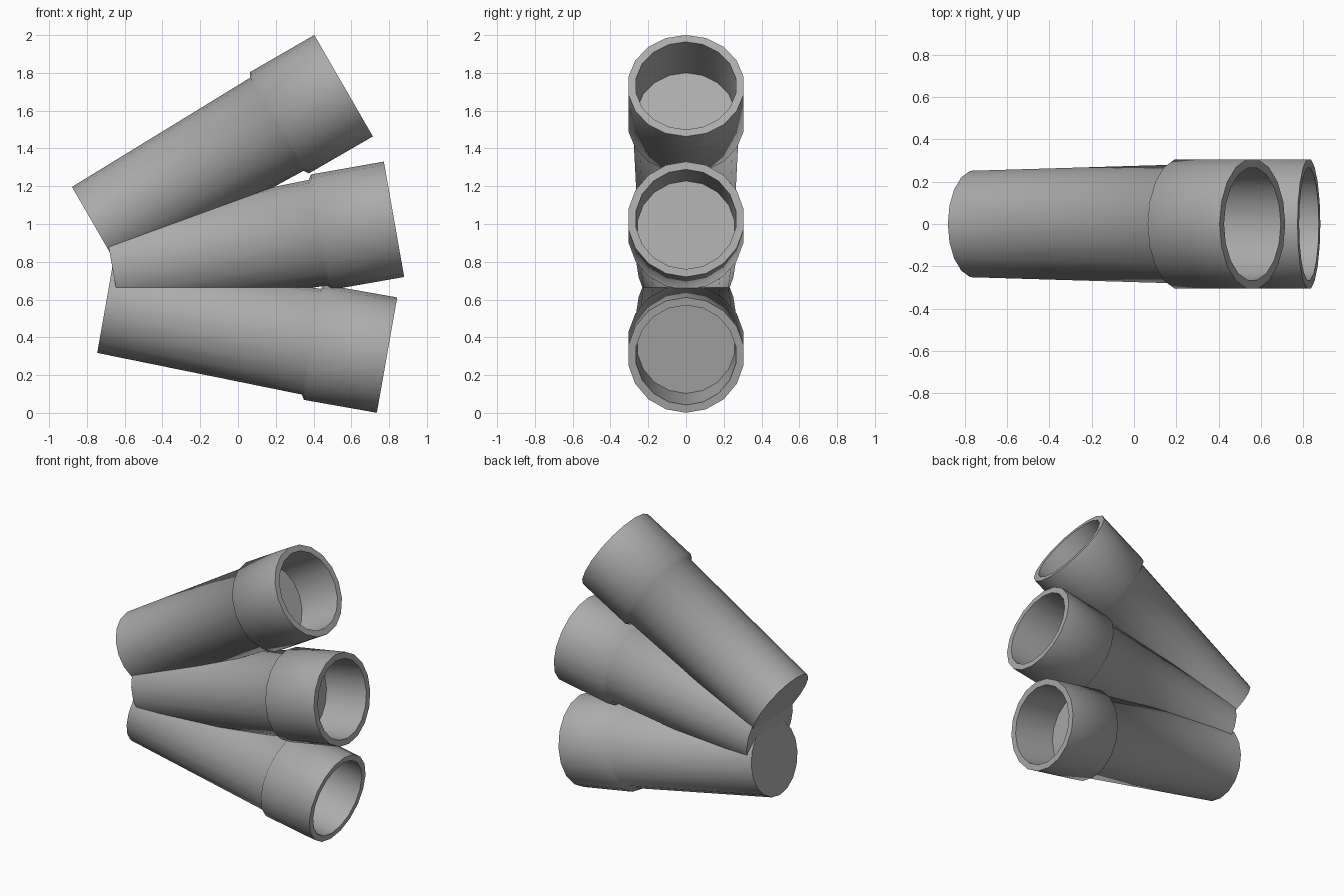
import bpy, bmesh, math
from mathutils import Matrix, Vector

if "Cube" in bpy.data.objects:
    bpy.data.objects.remove(bpy.data.objects["Cube"])

SIDES = 18
# Lathe profile (distance along the axis from the open mouth, radius)
PROFILE = [(-1.513, 0.255), (-0.408, 0.284), (-0.392, 0.31),
           (0.0, 0.31), (0.0, 0.268), (-0.317, 0.262)]

# Dark grey finish
grey = bpy.data.materials.new("dark_grey")
grey.diffuse_color = (0.41, 0.41, 0.41, 1)
grey.use_nodes = True
grey.node_tree.nodes["Principled BSDF"].inputs["Base Color"].default_value = grey.diffuse_color


def make_tube(name, mouth_x, mouth_z, angle):
    bm = bmesh.new()
    rings = []
    for d, r in PROFILE:
        ring = []
        for i in range(SIDES):
            a = 2 * math.pi * i / SIDES
            ring.append(bm.verts.new((d, r * math.sin(a), r * math.cos(a))))
        rings.append(ring)
    for a, b in zip(rings, rings[1:]):
        for i in range(SIDES):
            j = (i + 1) % SIDES
            bm.faces.new((a[i], a[j], b[j], b[i]))
    # closed narrow end and floor of the socket
    bm.faces.new(rings[0])
    bm.faces.new(rings[-1])
    bmesh.ops.recalc_face_normals(bm, faces=bm.faces)
    # tilt about y and place the mouth
    bm.transform(Matrix.Translation(Vector((mouth_x, 0, mouth_z)))
                 @ Matrix.Rotation(-math.radians(angle), 4, 'Y'))
    mesh = bpy.data.meshes.new(name)
    bm.to_mesh(mesh)
    bm.free()
    mesh.materials.append(grey)
    obj = bpy.data.objects.new(name, mesh)
    bpy.context.collection.objects.link(obj)
    bpy.ops.object.select_all(action='DESELECT')
    obj.select_set(True)
    bpy.context.view_layer.objects.active = obj
    # soft collar step, crisp rim and ends
    bpy.ops.object.shade_smooth_by_angle(angle=math.radians(70))
    return obj


# Three fanned tubes that overlap at their narrow ends
make_tube("upper_tube", 0.559, 1.732, 30)
make_tube("middle_tube", 0.826, 1.025, 10)
make_tube("lower_tube", 0.789, 0.306, -10)
